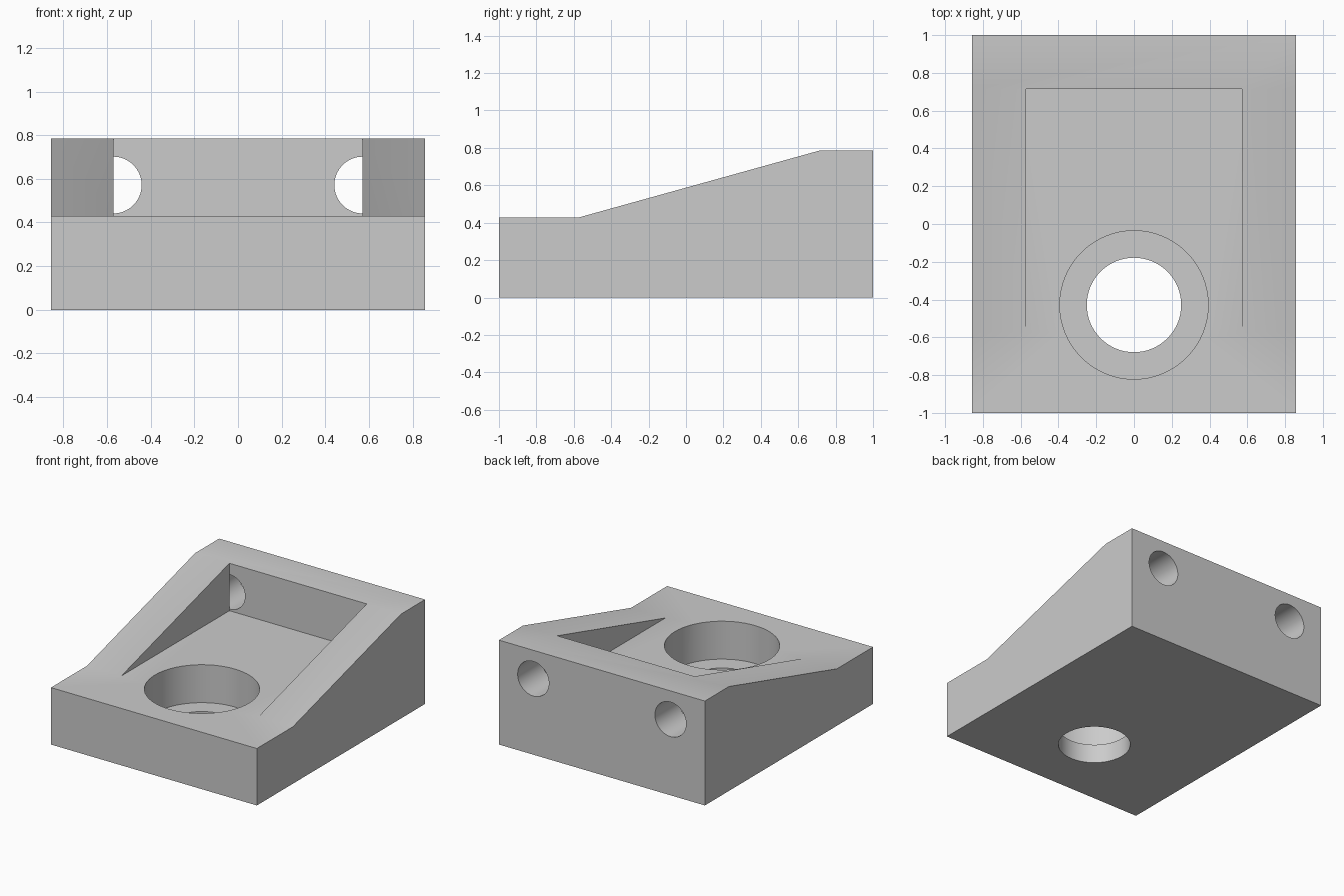
import bpy, bmesh, math
from mathutils import Vector

if "Cube" in bpy.data.objects:
    bpy.data.objects.remove(bpy.data.objects["Cube"])

U = 1 / 7                      # design unit
W, D, H = 6 * U, 7 * U, 5.5 * U  # half width, half depth, height
DECK = 3 * U                   # height of the front deck
WALL = 4 * U                   # inner face of the side cheeks
RAMP_START, RAMP_END = -4 * U, 5 * U

grey = bpy.data.materials.new("plain grey")
grey.use_nodes = True
grey.diffuse_color = (0.6, 0.6, 0.6, 1)
grey.node_tree.nodes["Principled BSDF"].inputs["Base Color"].default_value = (0.6, 0.6, 0.6, 1)


def prism(name, points, sweep):
    """Extrude a closed polygon along a vector."""
    bm = bmesh.new()
    face = bm.faces.new([bm.verts.new(p) for p in points])
    top = bmesh.ops.extrude_face_region(bm, geom=[face])["geom"]
    verts = [v for v in top if isinstance(v, bmesh.types.BMVert)]
    bmesh.ops.translate(bm, verts=verts, vec=Vector(sweep))
    bmesh.ops.recalc_face_normals(bm, faces=bm.faces)
    mesh = bpy.data.meshes.new(name)
    bm.to_mesh(mesh)
    bm.free()
    mesh.materials.append(grey)
    obj = bpy.data.objects.new(name, mesh)
    bpy.context.collection.objects.link(obj)
    return obj


def circle(radius, count=64):
    return [(radius * math.cos(2 * math.pi * i / count),
             radius * math.sin(2 * math.pi * i / count)) for i in range(count)]


def cut(body, cutter):
    """Subtract a cutter and discard it."""
    mod = body.modifiers.new(cutter.name, 'BOOLEAN')
    mod.operation, mod.solver, mod.object = 'DIFFERENCE', 'EXACT', cutter
    bpy.context.view_layer.objects.active = body
    bpy.ops.object.modifier_apply(modifier=mod.name)
    bpy.data.objects.remove(cutter)


# Wedge body from its side profile
profile = [(-D, 0), (D, 0), (D, H), (RAMP_END, H), (RAMP_START, DECK), (-D, DECK)]
body = prism("bracket_body", [(-W, y, z) for y, z in profile], (2 * W, 0, 0))

# Pocket between the cheeks, level with the deck
pocket = [(-WALL, RAMP_START), (WALL, RAMP_START), (WALL, RAMP_END), (-WALL, RAMP_END)]
cut(body, prism("pocket_cutter", [(x, y, DECK) for x, y in pocket], (0, 0, 1)))

# Counterbored hole through the floor
for name, radius, bottom in (("counterbore_cutter", 2.75 * U, U), ("bore_cutter", 1.75 * U, -U)):
    cut(body, prism(name, [(x, y - 3 * U, bottom) for x, y in circle(radius)], (0, 0, 1)))

# Two holes through the back wall
for side in (-1, 1):
    ring = [(x + side * WALL, RAMP_END, z + 4 * U) for x, z in circle(0.13)]
    cut(body, prism("back_hole_cutter", ring, (0, 1, 0)))

bpy.ops.object.select_all(action='DESELECT')
body.select_set(True)
bpy.context.view_layer.objects.active = body
bpy.ops.object.shade_smooth_by_angle(angle=math.radians(30))
